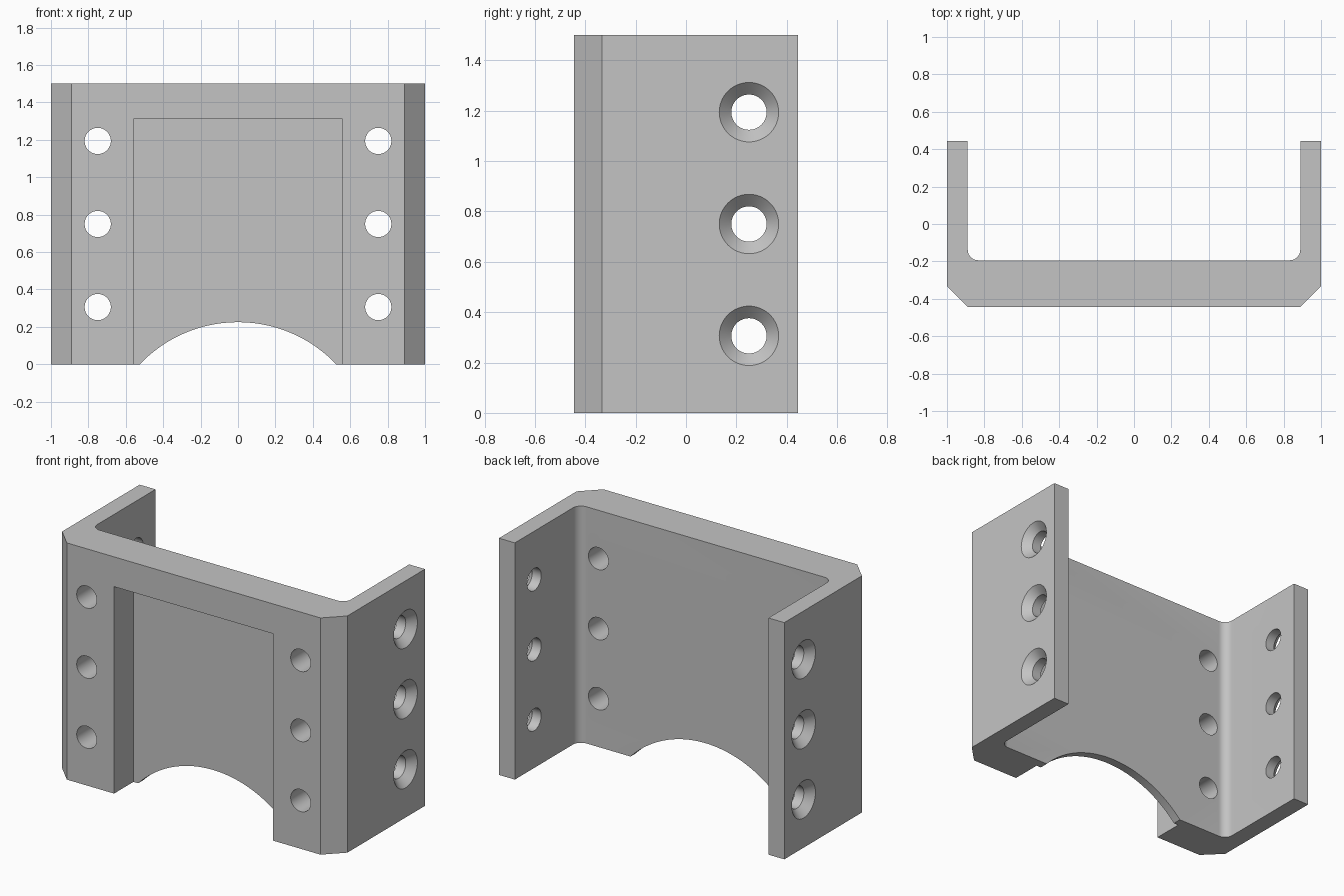
import bpy, bmesh, math
from mathutils import Matrix, Vector

cube = bpy.data.objects.get("Cube")
if cube:
    bpy.data.objects.remove(cube, do_unlink=True)

H = 1.5                  # height
D = 0.444                # half depth
WALL = 0.889             # inner face of the side walls
WEB = -0.194             # back face of the front plate
ROWS = (0.306, 0.75, 1.194)

grey = bpy.data.materials.new("plain grey")
grey.use_nodes = True
color = (0.55, 0.55, 0.55, 1)
grey.diffuse_color = color
grey.node_tree.nodes["Principled BSDF"].inputs["Base Color"].default_value = color


def make_object(name, bm):
    bmesh.ops.recalc_face_normals(bm, faces=bm.faces)
    mesh = bpy.data.meshes.new(name)
    bm.to_mesh(mesh)
    bm.free()
    mesh.materials.append(grey)
    obj = bpy.data.objects.new(name, mesh)
    bpy.context.collection.objects.link(obj)
    return obj


def extrude_profile(name, points, height):
    bm = bmesh.new()
    face = bm.faces.new([bm.verts.new((x, y, 0)) for x, y in points])
    top = bmesh.ops.extrude_face_region(bm, geom=[face])["geom"]
    verts = [v for v in top if isinstance(v, bmesh.types.BMVert)]
    bmesh.ops.translate(bm, verts=verts, vec=(0, 0, height))
    return make_object(name, bm)


def turned_cutter(name, profile, origin, direction, sides=64):
    """Stack of rings (radius, distance) turned about an axis."""
    bm = bmesh.new()
    matrix = Matrix.Translation(origin) @ Vector(direction).to_track_quat("Z", "Y").to_matrix().to_4x4()
    rings = []
    for r, d in profile:
        angles = [2 * math.pi * i / sides for i in range(sides)]
        rings.append([bm.verts.new(matrix @ Vector((r * math.cos(a), r * math.sin(a), d))) for a in angles])
    for lower, upper in zip(rings, rings[1:]):
        for i in range(sides):
            j = (i + 1) % sides
            bm.faces.new((lower[i], lower[j], upper[j], upper[i]))
    bm.faces.new(rings[0])
    bm.faces.new(rings[-1])
    return make_object(name, bm)


# U-shaped body with chamfered outer corners and filleted inner corners
R = 0.056
half = [(WALL, -D), (1, -D + 0.111), (1, D), (WALL, D)]
for i in range(11):
    a = -math.pi / 2 * i / 10
    half.append((WALL - R + R * math.cos(a), WEB + R + R * math.sin(a)))
outline = half + [(-x, y) for x, y in reversed(half)]
bracket = extrude_profile("bracket", outline, H)

cutters = []

# Recess in the front plate, open at the bottom
px, py = 0.558, -0.25
pocket = extrude_profile("pocket_cutter", [(-px, -1), (px, -1), (px, py), (-px, py)], 1.411)
pocket.data.transform(Matrix.Translation((0, 0, -0.1)))
cutters.append(pocket)

# Round relief at the bottom edge
cutters.append(turned_cutter("arc_cutter", [(0.725, 0), (0.725, 2)], (0, -1, -0.5), (0, 1, 0), 192))

# Plain holes in the front plate, countersunk holes in the side walls
for side in (-1, 1):
    for z in ROWS:
        cutters.append(turned_cutter("front_hole_cutter", [(0.07, 0), (0.07, 0.5)],
                                     (side * 0.75, -0.6, z), (0, 1, 0)))
        cutters.append(turned_cutter("side_hole_cutter",
                                     [(0.138, -0.02), (0.07, 0.048), (0.07, 0.2)],
                                     (side, 0.25, z), (-side, 0, 0)))

# Cut everything, then discard the cutters
bpy.ops.object.select_all(action="DESELECT")
bracket.select_set(True)
bpy.context.view_layer.objects.active = bracket
for cutter in cutters:
    cutter.hide_render = True
    mod = bracket.modifiers.new("cut", "BOOLEAN")
    mod.operation = "DIFFERENCE"
    mod.solver = "EXACT"
    mod.object = cutter
    bpy.ops.object.modifier_apply(modifier=mod.name)
    bpy.data.objects.remove(cutter, do_unlink=True)

bpy.ops.object.shade_smooth_by_angle(angle=math.radians(30))
